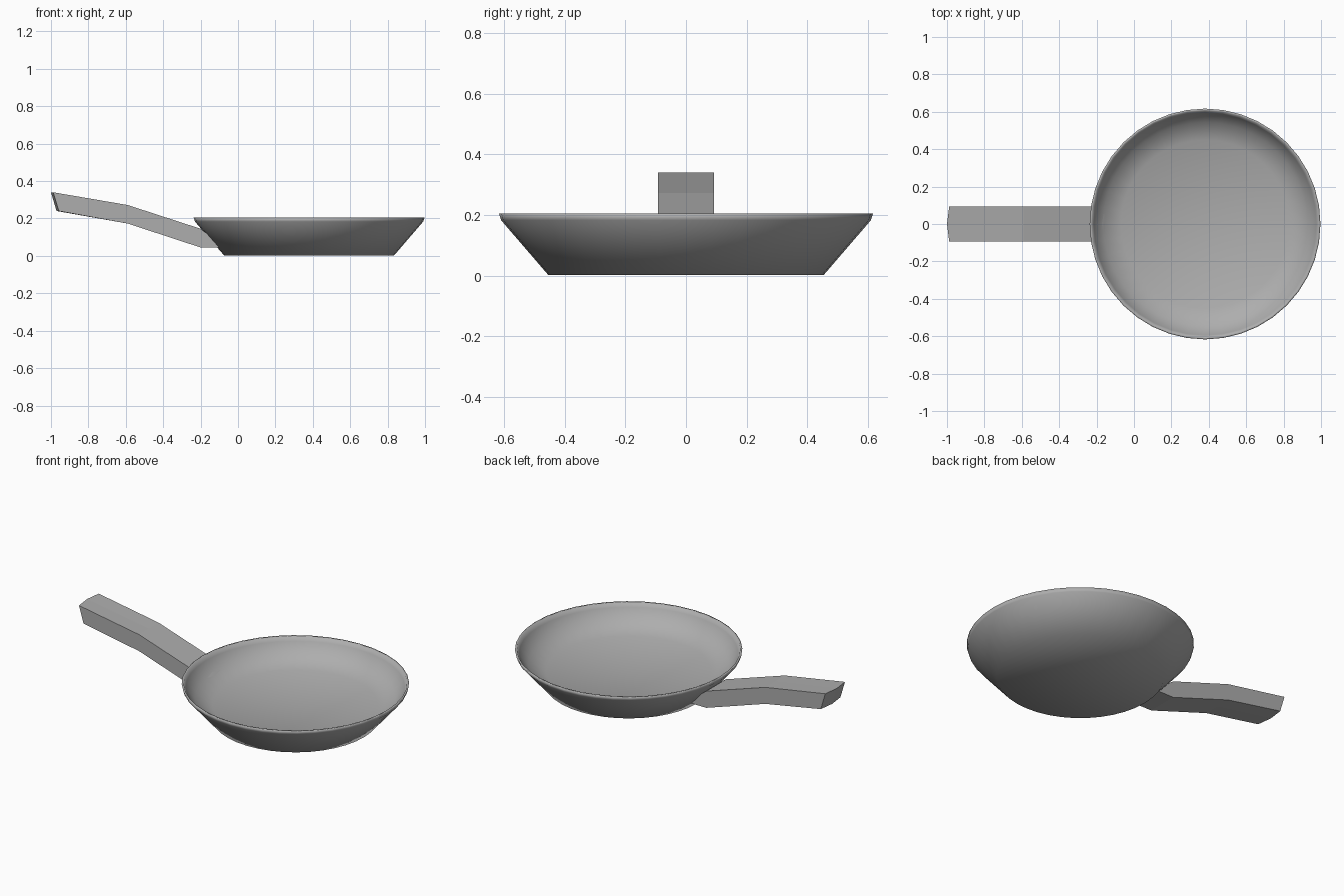
import bpy, bmesh, math

if "Cube" in bpy.data.objects:
    bpy.data.objects.remove(bpy.data.objects["Cube"])

SEGMENTS = 40
CENTRE_X = 0.38


def make_object(name, bm):
    bmesh.ops.recalc_face_normals(bm, faces=bm.faces)
    mesh = bpy.data.meshes.new(name)
    bm.to_mesh(mesh)
    bm.free()
    obj = bpy.data.objects.new(name, mesh)
    bpy.context.collection.objects.link(obj)
    return obj


def lathe(name, profile):
    """Revolve (radius, z) points; the first and last points lie on the axis."""
    bm = bmesh.new()
    verts = [bm.verts.new((r, 0, z)) for r, z in profile]
    edges = [bm.edges.new(pair) for pair in zip(verts, verts[1:])]
    bmesh.ops.spin(bm, geom=verts + edges, axis=(0, 0, 1), cent=(0, 0, 0),
                   angle=math.tau, steps=SEGMENTS)
    bmesh.ops.remove_doubles(bm, verts=bm.verts, dist=0.0005)
    obj = make_object(name, bm)
    obj.location.x = CENTRE_X
    for face in obj.data.polygons:
        face.use_smooth = True
    return obj


# Pan body: sloping outer wall, thin lip, steep inner wall and dished cooking floor
lathe("pan_body", [
    (0, 0.003), (0.455, 0.003), (0.61, 0.183),
    (0.617, 0.205), (0.606, 0.205), (0.595, 0.18),
    (0.545, 0.115), (0.45, 0.075), (0, 0.06)])

# Handle: bent bar with a slightly pointed far end, ending inside the pan wall
top = [(-1.0, 0.34), (-0.59, 0.272), (-0.2, 0.145), (-0.14, 0.1)]
bottom = [(-0.97, 0.24), (-0.59, 0.173), (-0.2, 0.045), (-0.08, 0.045)]
HALF = 0.093
bm = bmesh.new()
rows = []
for i, ((xt, zt), (xb, zb)) in enumerate(zip(top, bottom)):
    inset = 0.012 if i == 0 else 0
    row = [bm.verts.new((xt + (inset if y else 0), y, zt)) for y in (-HALF, 0, HALF)]
    row += [bm.verts.new((xb + (inset if y else 0), y, zb)) for y in (HALF, 0, -HALF)]
    rows.append(row)
for a, b in zip(rows, rows[1:]):
    for j in range(6):
        k = (j + 1) % 6
        bm.faces.new((a[j], a[k], b[k], b[j]))
for row in (rows[0], rows[-1]):
    bm.faces.new((row[0], row[1], row[4], row[5]))
    bm.faces.new((row[1], row[2], row[3], row[4]))
make_object("handle", bm)

# Dark grey metal
metal = bpy.data.materials.new("metal")
metal.diffuse_color = (0.42, 0.42, 0.42, 1)
metal.use_nodes = True
metal.node_tree.nodes["Principled BSDF"].inputs["Base Color"].default_value = metal.diffuse_color
for obj in bpy.context.collection.objects:
    obj.data.materials.append(metal)
